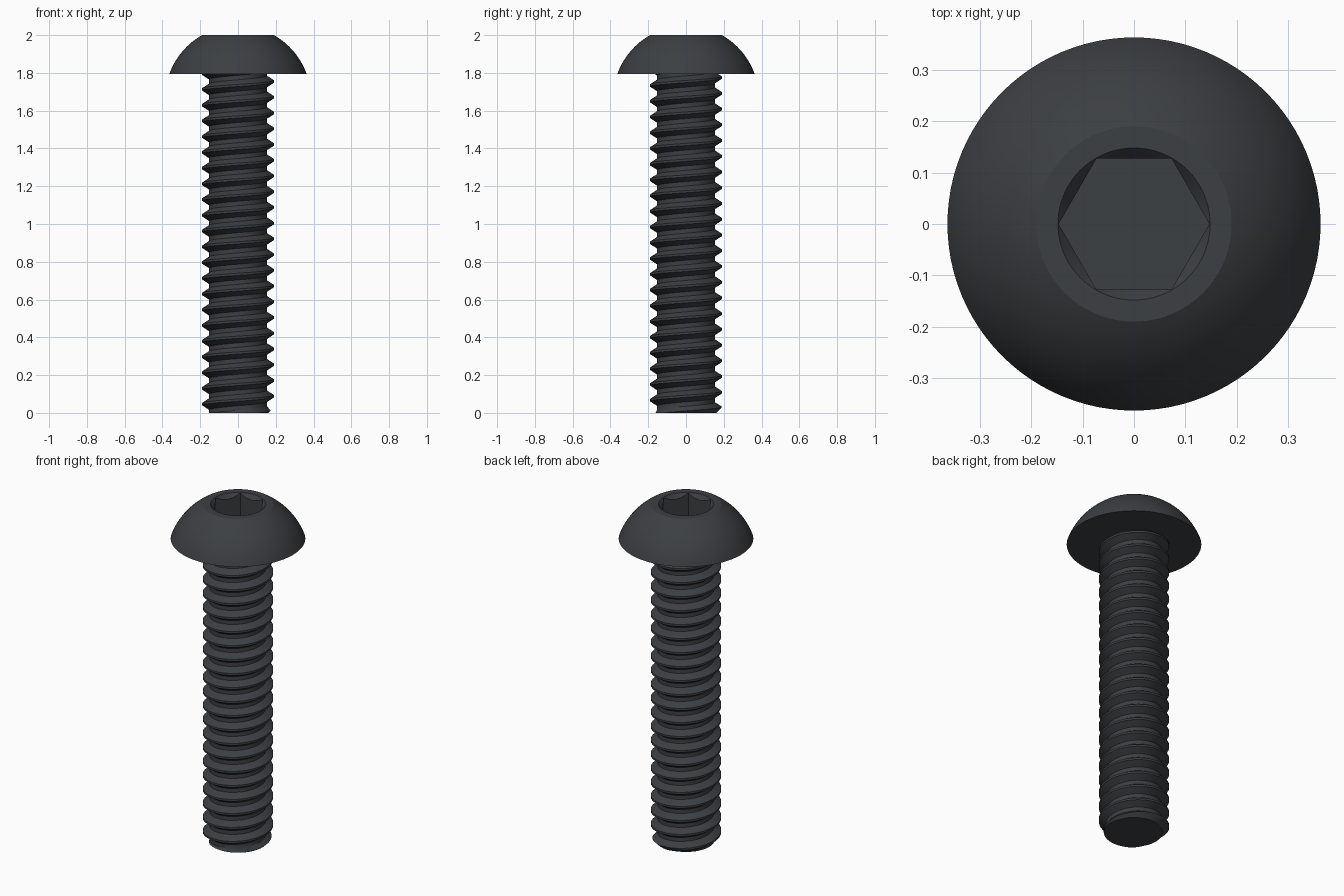
import bpy, bmesh, math
from mathutils import Vector

if "Cube" in bpy.data.objects:
    bpy.data.objects.remove(bpy.data.objects["Cube"])

SEG = 96            # sides around the axis
HEAD_Z = 1.795      # underside of the head

steel = bpy.data.materials.new("black_steel")
steel.diffuse_color = (0.045, 0.05, 0.055, 1)
steel.use_nodes = True
steel.node_tree.nodes["Principled BSDF"].inputs["Base Color"].default_value = steel.diffuse_color


def finish(bm, name):
    bmesh.ops.recalc_face_normals(bm, faces=bm.faces[:])
    me = bpy.data.meshes.new(name)
    bm.to_mesh(me)
    bm.free()
    ob = bpy.data.objects.new(name, me)
    bpy.context.collection.objects.link(ob)
    me.materials.append(steel)
    bpy.ops.object.select_all(action='DESELECT')
    ob.select_set(True)
    bpy.context.view_layer.objects.active = ob
    bpy.ops.object.shade_smooth_by_angle(angle=math.radians(28))
    return ob


# Button head: domed lathe with a chamfered hexagon socket
def hex_radius(a):
    return 0.127 / math.cos(a % (math.pi / 3) - math.pi / 6)


bm = bmesh.new()
rings = []


def add_ring(radius, height):
    rings.append([bm.verts.new((radius(a) * math.cos(a), radius(a) * math.sin(a), height(a)))
                  for a in (2 * math.pi * i / SEG for i in range(SEG))])


R, CZ = 0.386, 1.664
a0, a1 = math.asin((HEAD_Z - CZ) / R), math.asin((2 - CZ) / R)
for k in range(15):
    t = a0 + (a1 - a0) * k / 14
    add_ring(lambda a: R * math.cos(t), lambda a: CZ + R * math.sin(t))
add_ring(lambda a: 0.148, lambda a: 2.0)
add_ring(hex_radius, lambda a: 2.0 - 1.2 * (0.148 - hex_radius(a)))
add_ring(hex_radius, lambda a: 1.85)
for lo, hi in zip(rings, rings[1:]):
    for i in range(SEG):
        j = (i + 1) % SEG
        bm.faces.new((lo[i], lo[j], hi[j], hi[i]))
bm.faces.new(rings[0])
bm.faces.new(rings[-1])
finish(bm, "button_head")

# Threaded shank: helical strip trimmed flat at both ends
PITCH, ROOT, CREST, START = 0.0833, 0.153, 0.19, 0.005
profile = [(-0.07, CREST), (0.07, CREST), (0.36, ROOT), (0.64, ROOT)]
N = 72
steps = N * 26
bm = bmesh.new()
grid = []
for i in range(steps + 1):
    a = 2 * math.pi * i / N
    z0 = START + PITCH * (i / N - 2)
    grid.append([bm.verts.new((r * math.cos(a), r * math.sin(a), z0 + f * PITCH))
                 for f, r in profile])
for i in range(steps - N):
    p = grid[i] + [grid[i + N][0]]
    q = grid[i + 1] + [grid[i + 1 + N][0]]
    for j in range(4):
        bm.faces.new((p[j], q[j], q[j + 1], p[j + 1]))
for z, n in ((0, -1), (HEAD_Z + 0.005, 1)):
    bmesh.ops.bisect_plane(bm, geom=bm.verts[:] + bm.edges[:] + bm.faces[:], dist=1e-6,
                           plane_co=(0, 0, z), plane_no=(0, 0, n), clear_outer=True)
bmesh.ops.delete(bm, geom=[v for v in bm.verts if not v.link_faces], context='VERTS')
# Small chamfer at the tip
for v in bm.verts:
    r, limit = v.co.xy.length, 0.162 + v.co.z
    if r > limit:
        v.co.x *= limit / r
        v.co.y *= limit / r
bmesh.ops.holes_fill(bm, edges=[e for e in bm.edges if e.is_boundary], sides=0)
finish(bm, "threaded_shank")
